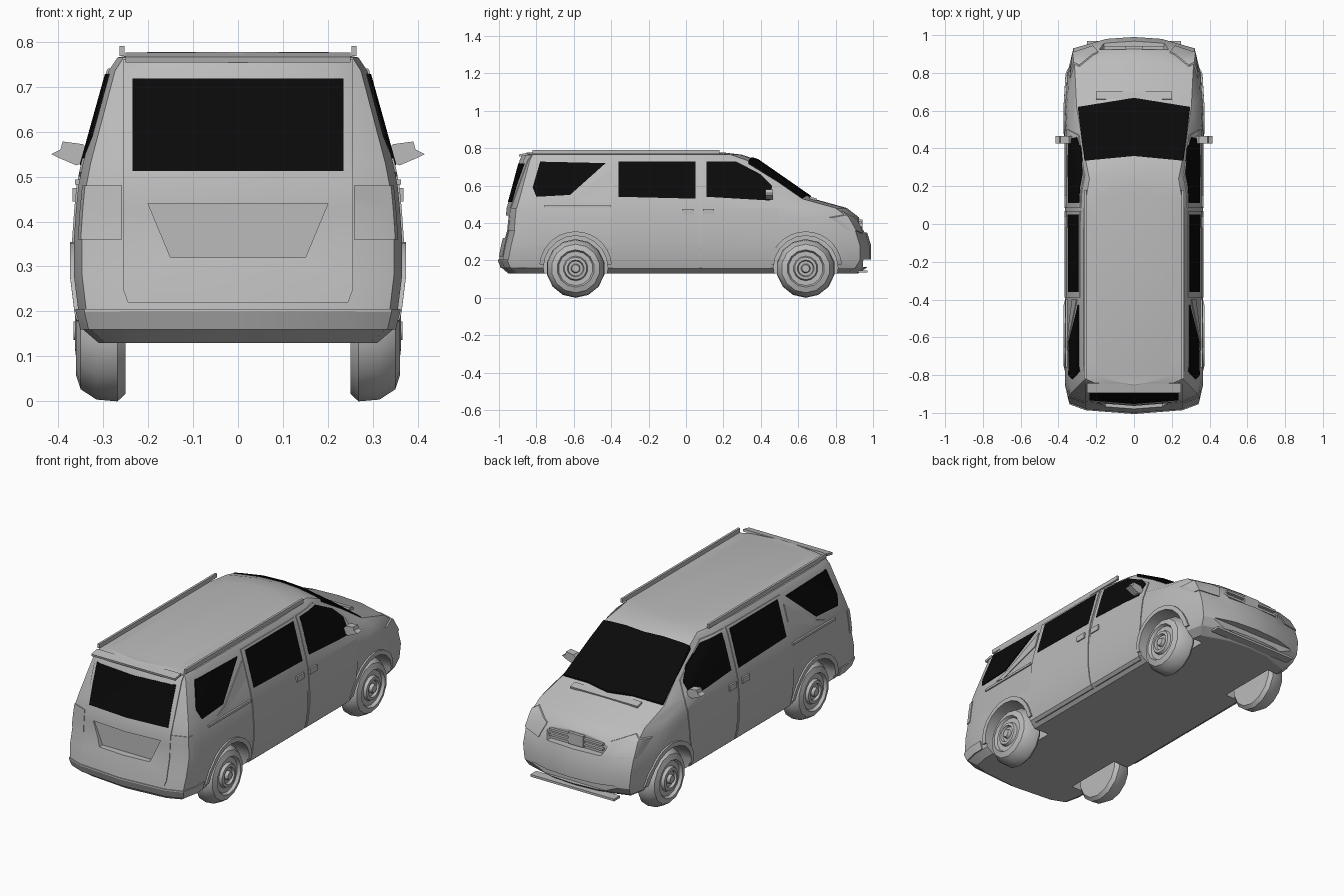
import bpy, bmesh, math
from mathutils import Matrix, Vector

old = bpy.data.objects.get("Cube")
if old:
    bpy.data.objects.remove(old)


def material(name, value, rough):
    m = bpy.data.materials.new(name)
    m.use_nodes = True
    m.diffuse_color = (value, value, value, 1)
    node = m.node_tree.nodes["Principled BSDF"]
    node.inputs["Base Color"].default_value = m.diffuse_color
    node.inputs["Roughness"].default_value = rough
    return m


GREY = material("silver grey", 0.5, 0.6)
BLACK = material("black glass", 0.003, 0.5)


def add(name, bm, mat=GREY, angle=25):
    bmesh.ops.recalc_face_normals(bm, faces=bm.faces[:])
    mesh = bpy.data.meshes.new(name)
    bm.to_mesh(mesh)
    bm.free()
    mesh.materials.append(mat)
    mesh.shade_smooth()
    mesh.set_sharp_from_angle(angle=math.radians(angle))
    obj = bpy.data.objects.new(name, mesh)
    bpy.context.collection.objects.link(obj)
    return obj


def carve(obj, steps, mat=GREY):
    """Apply a chain of booleans and keep one clean mesh."""
    for op, other in steps:
        mod = obj.modifiers.new(op, 'BOOLEAN')
        mod.operation, mod.object, mod.solver = op, other, 'EXACT'
    graph = bpy.context.evaluated_depsgraph_get()
    mesh = bpy.data.meshes.new_from_object(obj.evaluated_get(graph))
    obj.modifiers.clear()
    obj.data = mesh
    mesh.materials.clear()
    mesh.materials.append(mat)
    mesh.shade_smooth()
    mesh.set_sharp_from_angle(angle=math.radians(25))


def prism_bm(points, axis, lo, hi):
    """Extrude a flat outline along an axis."""
    place = {'X': lambda a, b, d: (d, a, b),
             'Y': lambda a, b, d: (a, d, b),
             'Z': lambda a, b, d: (a, b, d)}[axis]
    bm = bmesh.new()
    ends = [[bm.verts.new(place(a, b, d)) for a, b in points] for d in (lo, hi)]
    for end in ends:
        bm.faces.new(end)
    n = len(points)
    for i in range(n):
        j = (i + 1) % n
        bm.faces.new((ends[0][i], ends[0][j], ends[1][j], ends[1][i]))
    return bm


def prism(name, points, axis, lo, hi, mat=GREY):
    return add(name, prism_bm(points, axis, lo, hi), mat)


def mirrored(points):
    """Right half of an outline, top to bottom, closed across x = 0."""
    return points + [(-a, b) for a, b in reversed(points) if a > 0]


# Body rings: height, rear end, front end, half width
RINGS = [(.13, -.95, .92, .31), (.16, -.985, .965, .345), (.20, -1, .99, .355),
         (.28, -.985, .99, .365), (.36, -.965, .965, .365), (.43, -.96, .925, .36),
         (.48, -.955, .86, .355), (.53, -.94, .68, .345), (.735, -.885, .385, .288),
         (.765, -.87, .30, .268), (.777, -.85, .2, .2)]
# Plan outline: share of half width, inset from the rear or front end
REAR = [(0, 0), (.72, .02), (.95, .05), (1, .13)]
FRONT = [(1, .36), (.97, .2), (.88, .06), (.4, .01), (0, 0)]


def body_bm(grow=0):
    bm = bmesh.new()
    loops = []
    for z, rear, front, w in RINGS:
        half = [(f * w, rear + d) for f, d in REAR] + [(f * w, front - d) for f, d in FRONT]
        full = half + [(-x, y) for x, y in reversed(half[1:-1])]
        loops.append([bm.verts.new((x, y, z)) for x, y in full])
    n = len(loops[0])
    for a, b in zip(loops, loops[1:]):
        for i in range(n):
            j = (i + 1) % n
            bm.faces.new((a[i], a[j], b[j], b[i]))
    bm.faces.new(loops[0])
    bm.faces.new(loops[-1])
    bmesh.ops.recalc_face_normals(bm, faces=bm.faces[:])
    bm.normal_update()
    for v, normal in [(v, v.normal.copy()) for v in bm.verts]:
        v.co += normal * grow
    return bm


body = add("van_body", body_bm())
helpers = []


def skin(name, points, axis, lo, hi, grow, mat=GREY, cuts=()):
    """Thin plate that follows the body surface inside an outline."""
    tool = prism("tool", points, axis, lo, hi)
    plate = add(name, body_bm(grow), mat)
    carve(plate, [('INTERSECT', tool), ('DIFFERENCE', body)]
          + [('DIFFERENCE', c) for c in cuts], mat)
    bpy.data.objects.remove(tool)


def cutter(points, axis, lo, hi):
    obj = prism("cutter", points, axis, lo, hi)
    obj.hide_render = True
    helpers.append(obj)
    return obj


def circle(y, z, r, n=20, start=0, sweep=2 * math.pi):
    return [(y + r * math.cos(start + sweep * i / n), z + r * math.sin(start + sweep * i / n))
            for i in range(n + (sweep < 6))]


AXLES = {"rear": -.59, "front": .64}
SIDES = {"left": 1, "right": -1}
wells = [cutter(circle(y, .16, .172), 'X', s * .22, s * .5)
         for y in AXLES.values() for s in SIDES.values()]
plate_recess = cutter(mirrored([(.2, .44), (.15, .32)]), 'Y', -1.1, -.94)
grille_recess = cutter(mirrored([(.2, .425), (.16, .35)]), 'Y', .925, 1.1)
intake = cutter(mirrored([(.25, .205), (.27, .165)]), 'Y', .945, 1.1)

# Side glass, doors and wheel arch trim
WINDOWS = {
    "front_window": [(.11, .728), (.27, .728), (.40, .66), (.46, .6), (.45, .52), (.11, .54)],
    "middle_window": [(-.36, .728), (.05, .728), (.05, .53), (-.36, .54)],
    "quarter_window": [(-.78, .728), (-.43, .72), (-.62, .55), (-.8, .54), (-.82, .59)]}
DOORS = {
    "front_door": [(.085, .74), (.26, .74), (.47, .61), (.5, .5), (.49, .32), (.45, .145), (.085, .145)],
    "sliding_door": [(-.39, .74), (.07, .74), (.07, .145), (-.39, .145)],
    "quarter_pillar": [(-.4, .69), (-.4, .6), (-.62, .5), (-.68, .51), (-.6, .54)],
    "rear_light": [(-1.1, .48), (-.88, .48), (-.89, .36), (-1.1, .36)]}
for side, s in SIDES.items():
    span = ('X', s * .2, s * .5)
    for name, pts in WINDOWS.items():
        skin(f"{side}_{name}", pts, *span, .006, BLACK)
    for name, pts in DOORS.items():
        lo = s * .258 if name == "rear_light" else s * .2
        skin(f"{side}_{name}", pts, 'X', lo, s * .5, .004, GREY, wells)
    for name, y in AXLES.items():
        arch = circle(y, .16, .195, 14, .1, 2.94) + circle(y, .16, .16, 14, 3.04, -2.94)
        skin(f"{side}_{name}_arch", arch, *span, .009, GREY, wells)
    # Headlights wrap the front corners
    lamp = [(s * .19, .42), (s * .29, .46), (s * .34, .43), (s * .33, .36), (s * .22, .345)]
    skin(f"{side}_headlight", lamp, 'Y', .7, 1.1, .006)

# Windscreen, rear glass and tailgate
skin("windscreen", mirrored([(0, .36), (.262, .335), (.298, .62), (0, .668)]), 'Z', .5, .8, .006, BLACK)
skin("rear_glass", mirrored([(.235, .718), (.235, .512)]), 'Y', -1.1, -.8, .007, BLACK)
skin("tailgate", mirrored([(.256, .76), (.256, .25), (.245, .22)]), 'Y', -1.1, -.8, .004,
     GREY, [plate_recess])
skin("rear_bumper", mirrored([(.4, .205), (.4, .16)]), 'Y', -1.1, -.8, .006)

carve(body, [('DIFFERENCE', c) for c in helpers])
for h in helpers:
    bpy.data.objects.remove(h)


def box(name, size, at, tilt=0):
    bm = bmesh.new()
    bmesh.ops.create_cube(bm, size=1, matrix=Matrix.Translation(at)
                          @ Matrix.Rotation(tilt, 4, 'X') @ Matrix.Diagonal((*size, 1)))
    return add(name, bm)


# Grille bars, lower lip and cowl
for i in range(2):
    box(f"grille_bar_{i}", (.32, .02, .012), (0, .93, .375 + .027 * i))
box("grille_emblem_block", (.09, .025, .06), (0, .93, .388))
box("front_lip", (.5, .05, .012), (0, .945, .14))
box("cowl", (.4, .04, .012), (0, .68, .53), -.25)
box("tailgate_spoiler", (.5, .05, .012), (0, -.868, .765), .2)

# Wheels turned from one profile: distance along axle, radius
PROFILE = [(.25, 0), (.25, .14), (.268, .157), (.315, .153), (.35, .13), (.36, .1), (.345, .092),
           (.345, .066), (.36, .06), (.362, .045), (.35, .04), (.35, .025), (.366, .02), (.366, 0)]


def wheel(name, y, s):
    bm = bmesh.new()
    verts = [bm.verts.new((s * x, y, .157 + r)) for x, r in PROFILE]
    edges = [bm.edges.new(p) for p in zip(verts, verts[1:])]
    bmesh.ops.spin(bm, geom=verts + edges, cent=(0, y, .157), axis=(1, 0, 0),
                   angle=2 * math.pi, steps=14)
    bmesh.ops.remove_doubles(bm, verts=bm.verts[:], dist=.0005)
    add(name, bm, GREY, 30)


MIRROR = [(.315, .54), (.345, .572), (.39, .578), (.395, .56), (.415, .55), (.395, .54), (.36, .525)]
for side, s in SIDES.items():
    for name, y in AXLES.items():
        wheel(f"{side}_{name}_wheel", y, s)
    prism(f"{side}_mirror", [(s * x, z) for x, z in MIRROR], 'Y', .425, .465)
    box(f"{side}_roof_rail", (.012, 1.0, .022), (s * .258, -.32, .779))
    for name, y in (("front", .12), ("rear", .01)):
        box(f"{side}_{name}_handle", (.015, .06, .03), (s * .361, y, .46))
    box(f"{side}_sliding_rail", (.01, .36, .012), (s * .357, -.58, .488))
